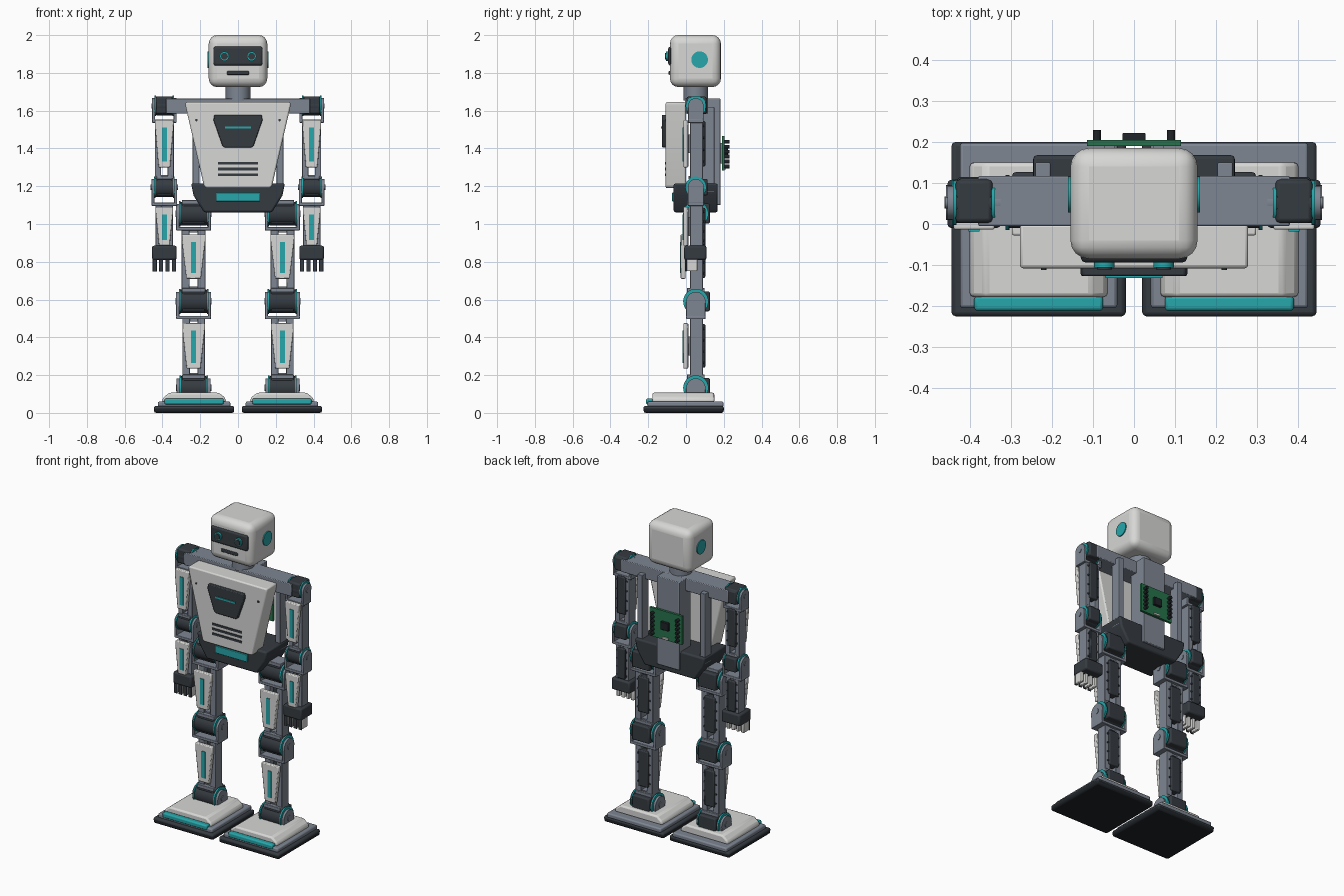
import bpy, bmesh, math
from mathutils import Matrix, Vector

if "Cube" in bpy.data.objects:
    bpy.data.objects.remove(bpy.data.objects["Cube"])

def mat(name, c):
    m = bpy.data.materials.new(name)
    m.diffuse_color = (*c, 1)
    m.use_nodes = True
    m.node_tree.nodes["Principled BSDF"].inputs["Base Color"].default_value = m.diffuse_color
    return m

WHITE = mat("shell white", (0.68, 0.68, 0.67))
GREY = mat("frame grey", (0.21, 0.24, 0.29))
DARK = mat("dark plastic", (0.036, 0.044, 0.053))
BLACK = mat("black rubber", (0.014, 0.017, 0.021))
TEAL = mat("teal accent", (0.02, 0.38, 0.40))
GREEN = mat("board green", (0.02, 0.17, 0.07))

def finish(name, bm, m, bevel=0, seg=2):
    bmesh.ops.recalc_face_normals(bm, faces=bm.faces)
    me = bpy.data.meshes.new(name)
    bm.to_mesh(me)
    bm.free()
    ob = bpy.data.objects.new(name, me)
    bpy.context.collection.objects.link(ob)
    me.materials.append(m)
    if bevel:
        b = ob.modifiers.new("bevel", 'BEVEL')
        b.width, b.segments, b.limit_method = bevel, seg, 'ANGLE'
    bpy.context.view_layer.objects.active = ob
    ob.select_set(True)
    bpy.ops.object.shade_smooth_by_angle(angle=math.radians(25))
    ob.select_set(False)
    return ob

def box(name, x, y, z, m, bevel=0, seg=2):
    """Box from (min, max) ranges."""
    bm = bmesh.new()
    bmesh.ops.create_cube(bm, size=1)
    for v in bm.verts:
        v.co = Vector([(r[0] + r[1]) / 2 + c * (r[1] - r[0]) for r, c in zip((x, y, z), v.co)])
    return finish(name, bm, m, bevel, seg)

def sym(c, w):
    return (c - w, c + w)

def cyl(name, loc, r, h, axis, m, n=32, bevel=0):
    bm = bmesh.new()
    rot = {'x': Matrix.Rotation(math.pi / 2, 4, 'Y'), 'y': Matrix.Rotation(math.pi / 2, 4, 'X'), 'z': Matrix()}[axis]
    bmesh.ops.create_cone(bm, cap_ends=True, segments=n, radius1=r, radius2=r, depth=h,
                          matrix=Matrix.Translation(loc) @ rot)
    return finish(name, bm, m, bevel)

def plate(name, half, y, m, cx=0, bevel=0):
    """Symmetric front profile [(half width, z), ...] top to bottom, extruded along y."""
    pts = [(cx + w, z) for w, z in half] + [(cx - w, z) for w, z in reversed(half)]
    bm = bmesh.new()
    f = bm.faces.new([bm.verts.new((px, y[0], pz)) for px, pz in pts])
    g = bmesh.ops.extrude_face_region(bm, geom=[f])
    for v in g['geom']:
        if isinstance(v, bmesh.types.BMVert):
            v.co.y = y[1]
    return finish(name, bm, m, bevel)

# Head
box("head", (-.155, .155), (-.085, .185), (1.725, 2), WHITE, .045, 4)
box("visor", (-.13, .13), (-.094, -.07), (1.838, 1.94), DARK, .012)
box("mouth", (-.058, .058), (-.092, -.07), (1.79, 1.81), DARK, .004)
for s in (-1, 1):
    cyl("eye_ring", (s * .072, -.098, 1.888), .025, .016, 'y', TEAL)
    cyl("eye_lens", (s * .072, -.1, 1.888), .018, .022, 'y', DARK)
    cyl("ear_disc", (s * .154, .072, 1.87), .044, .014, 'x', TEAL)
cyl("neck", (0, .052, 1.7), .065, .09, 'z', GREY)

# Torso frame
box("shoulder_bar", (-.38, .38), (-.005, .117), (1.585, 1.665), GREY, .004)
box("spine", (-.08, .08), (.065, .183), (1.1, 1.664), GREY, .004)
for s in (-1, 1):
    box("torso_strut", sym(s * .222, .018), (.085, .15), (1.17, 1.62), GREY, .003)

# Chest shell
plate("chest_shell", [(.278, 1.645), (.278, 1.625), (.18, 1.2), (.168, 1.19)], (-.108, 0), WHITE, bevel=.01)
plate("chest_emblem", [(.125, 1.578), (.13, 1.55), (.082, 1.412), (.072, 1.405)], (-.127, -.1), DARK, bevel=.005)
box("emblem_light", (-.07, .07), (-.132, -.12), (1.505, 1.516), TEAL)
for i in range(3):
    box("chest_vent", (-.105, .105), (-.112, -.1), (1.315 - i * .031, 1.329 - i * .031), DARK)
for s in (-1, 1):
    cyl("chest_screw", (s * .22, -.109, 1.55), .007, .006, 'y', DARK, 12)

# Pelvis
plate("pelvis", [(.248, 1.215), (.235, 1.15), (.18, 1.062)], (-.065, .168), DARK, bevel=.01)
box("pelvis_light", (-.115, .115), (-.073, -.06), (1.12, 1.167), TEAL, .003)

# Circuit board on the back
box("circuit_board", (-.115, .115), (.19, .205), (1.282, 1.465), GREEN)
box("main_chip", (-.028, .028), (.2, .222), (1.35, 1.4), BLACK, .003)
box("board_connector", (-.02, .02), (.2, .213), (1.288, 1.3), WHITE)
for s in (-1, 1):
    box("board_spacer", sym(s * .06, .012), (.178, .192), (1.32, 1.43), GREY)
    for i in range(6):
        cyl("board_pin", (s * .09, .214, 1.305 + i * .026), .01, .03, 'y', BLACK, 12)

def joint(name, x, z, w, r, drop, side, y=.052, top=True):
    """Servo barrel with teal rings, a grey fork dropping below and a mount on top."""
    cyl(name + "_barrel", (x, y, z), r, w * 2, 'x', DARK, bevel=.004)
    box(name + "_servo", sym(x, w * .86), (y - r * .75, y + r * 1.2), sym(z, r * .85), DARK, .008)
    for s in (-1, 1):
        cyl(name + "_ring", (x + s * (w + .002), y, z), r * 1.08, .008, 'x', TEAL)
        ex = x + s * (w + .012)
        cyl(name + "_fork_eye", (ex, y, z), r * .82, .016, 'x', GREY)
        box(name + "_fork", sym(ex, .008), sym(y, r * .82), (z - drop, z), GREY, .003)
        cyl(name + "_bolt", (ex + s * .008, y, z), r * .28, .008, 'x', GREY, 16)
    box(name + "_fork_base", sym(x, w + .02), sym(y, r * .82), (z - drop - .014, z - drop + .004), GREY, .003)
    if top:
        box(name + "_mount", sym(x, w * .86), sym(y, r * .75), (z + r * .8, z + r * 1.15), GREY, .003)

def segment(name, x, w, z0, z1, c0, c1, yf):
    """Twin rails with a tapered front cover, light strip and dark rear servo."""
    for s in (-1, 1):
        box(name + "_rail", sym(x + s * w * .67, w * .33), (.022, .09), (z0, z1), GREY, .003)
        for i in range(4):
            cyl(name + "_rivet", (x + s * w * .67, .091, c0 + (c1 - c0) * (i + .5) / 4), .006, .008, 'y', DARK, 10)
    for z in (z0, z1 - .02):
        box(name + "_crosspiece", sym(x, w * .9), (.03, .085), (z, z + .02), GREY)
    box(name + "_rear_servo", sym(x, w * .58), (.055, .102), (c0 + .005, c1 - .005), DARK, .006)
    plate(name + "_cover", [(w, c1), (w, c1 - .03), (w * .62, c0)], (yf, yf + .026), WHITE, x, .005)
    box(name + "_cover_post", sym(x, .015), (yf + .02, .06), sym((c0 + c1) / 2, .05), GREY)
    box(name + "_light", sym(x, .013), (yf - .004, yf + .01), (c0 + .03, c1 - .04), TEAL)

for s in (-1, 1):
    # Arm
    ax = s * .39
    joint("shoulder", ax, 1.625, .045, .05, .075, s, top=False)
    box("shoulder_block", sym(ax, .045), (.003, .108), (1.582, 1.675), DARK, .01)
    segment("upper_arm", ax, .05, 1.24, 1.54, 1.3, 1.55, -.014)
    joint("elbow", ax, 1.195, .048, .052, .085, s)
    segment("forearm", ax, .046, .88, 1.105, .885, 1.09, -.014)
    box("hand", sym(ax, .065), (-.01, .108), (.81, .885), DARK, .01)
    for i in range(4):
        fx = ax + (i - 1.5) * .034
        box("finger", sym(fx, .01), (.004, .06), (.75, .82), WHITE, .004)
        box("finger_pad", sym(fx, .011), (-.004, .004), (.748, .82), DARK, .002)

    # Leg
    lx = s * .235
    joint("hip", lx, 1.055, .072, .062, .075, s)
    segment("thigh", lx, .063, .65, .975, .71, .945, -.028)
    joint("knee", lx, .59, .072, .062, .08, s)
    segment("shin", lx, .06, .19, .505, .235, .475, -.014)
    joint("ankle", lx, .132, .07, .062, .03, s)

    # Foot
    fx = s * .2325
    box("sole", sym(fx, .2125), (-.225, .2), (0, .036), BLACK, .012)
    box("sole_rim", sym(fx, .2125), (-.225, .2), (.012, .037), DARK, .01)
    box("foot_base", sym(fx, .192), (-.205, .198), (.03, .06), GREY, .008)
    box("toe_light", sym(fx, .157), (-.212, -.175), (.045, .076), TEAL, .008)
    plate("foot_shell", [(.13, .107), (.165, .08), (.17, .055)], (-.178, .15), WHITE, fx, .01)
